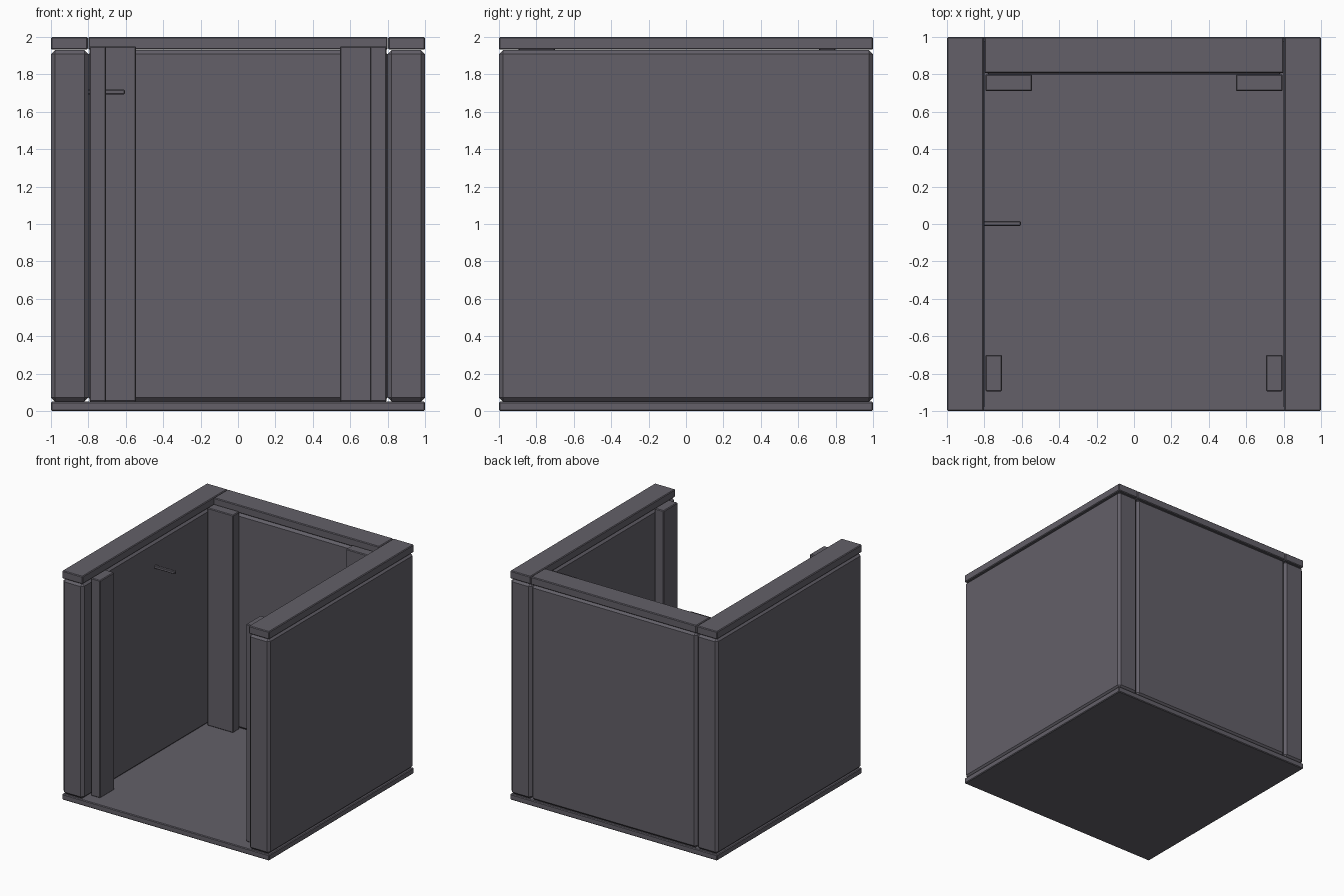
import bpy, bmesh
from mathutils import Vector

if "Cube" in bpy.data.objects:
    bpy.data.objects.remove(bpy.data.objects["Cube"])

grey = bpy.data.materials.new("slate grey")
grey.diffuse_color = (0.125, 0.117, 0.14, 1)
grey.use_nodes = True
grey.node_tree.nodes["Principled BSDF"].inputs["Base Color"].default_value = grey.diffuse_color


def box(name, lo, hi, bevel):
    """Chamfered box between two corners."""
    lo, hi = Vector(lo), Vector(hi)
    bm = bmesh.new()
    bmesh.ops.create_cube(bm, size=1)
    for v in bm.verts:
        v.co = Vector([(lo[i] + hi[i]) / 2 + v.co[i] * (hi[i] - lo[i]) for i in range(3)])
    bmesh.ops.bevel(bm, geom=bm.edges[:], offset=bevel, segments=1,
                    affect='EDGES', profile=0.5)
    me = bpy.data.meshes.new(name)
    bm.to_mesh(me)
    bm.free()
    me.materials.append(grey)
    ob = bpy.data.objects.new(name, me)
    bpy.context.collection.objects.link(ob)
    return ob


def pair(name, lo, hi, bevel):
    """Box on the right side plus its mirror on the left."""
    box("right_" + name, lo, hi, bevel)
    box("left_" + name, (-hi[0], lo[1], lo[2]), (-lo[0], hi[1], hi[2]), bevel)


# Floor slab
box("floor", (-1, -1, 0), (1, 1, 0.05), 0.006)

# Walls with wide chamfers
pair("wall", (0.8, -1, 0.05), (1, 1, 1.93), 0.022)
box("back_wall", (-0.8, 0.8, 0.05), (0.8, 1, 1.93), 0.022)

# Caps along the wall tops
pair("wall_cap", (0.803, -1, 1.932), (1, 1, 2), 0.006)
box("back_wall_cap", (-0.8, 0.806, 1.932), (0.8, 1, 2), 0.006)

# Corner posts
pair("rear_post", (0.545, 0.71, 0.05), (0.795, 0.8, 1.95), 0.006)
pair("front_post", (0.705, -0.895, 0.05), (0.795, -0.7, 1.95), 0.006)

# Peg on the left wall
box("wall_peg", (-0.805, -0.01, 1.693), (-0.605, 0.015, 1.718), 0.004)
